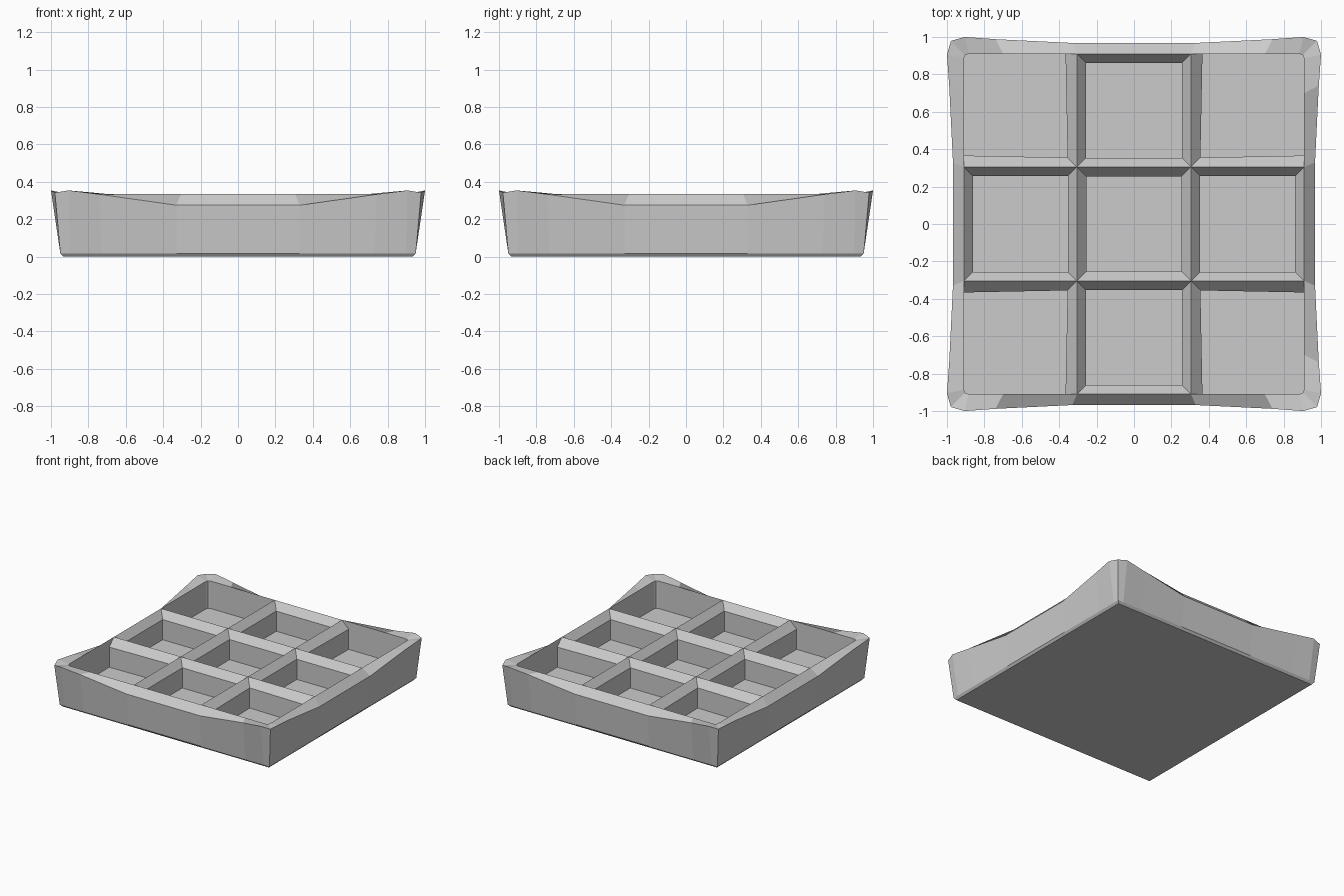
import bpy, bmesh

if "Cube" in bpy.data.objects:
    bpy.data.objects.remove(bpy.data.objects["Cube"])

R, W = 0.305, 0.91             # divider ridge line, inner wall line
RIDGE, EDGE, FLOOR = 0.335, 0.275, 0.11
bm = bmesh.new()


def turn(p, k):
    x, y, z = p
    for _ in range(k):
        x, y = -y, x
    return (x, y, z)


def face(points):
    bm.faces.new([bm.verts.new(p) for p in points])


def strip(a, b):
    for i in range(len(a)):
        j = (i + 1) % len(a)
        face([a[i], a[j], b[j], b[i]])


def ring(half_side, corner):
    """Closed ring from half of one side, mirrored and turned four times."""
    side = [(-x, y, z) for x, y, z in reversed(half_side)] + half_side + [corner]
    return [turn(p, k) for k in range(4) for p in side]


# Outer shell: chamfered base, flared walls, rim rising to clipped corners
base = ring([(x, -0.935, 0) for x in (0.33, 0.72, 0.89)], (0.935, -0.935, 0))
foot = ring([(x, -0.95, 0.018) for x in (0.33, 0.73, 0.90)], (0.95, -0.95, 0.018))
rim = ring([(0.33, -0.968, 0.275), (0.74, -0.988, 0.333), (0.905, -1.0, 0.354)],
           (0.979, -0.979, 0.342))
lip = ring([(R, -W, RIDGE), (0.7, -W, RIDGE), (0.885, -W, RIDGE)], (0.903, -0.903, RIDGE))
face(base)
strip(base, foot)
strip(foot, rim)
strip(rim, lip)


# Cells: sloped ridge sides, then straight walls and a flat floor
def cell(top, low, k=0):
    t = [turn((x, y, RIDGE), k) for x, y in top]
    m = [turn((x, y, EDGE), k) for x, y in low]
    f = [turn((x, y, FLOOR), k) for x, y in low]
    strip(t, m)
    strip(m, f)
    face(f)


def rect(x0, x1, y0, y1, d=0.0):
    return [(x0 + d, y0 + d), (x1 - d, y0 + d), (x1 - d, y1 - d), (x0 + d, y1 - d)]


cell(rect(-R, R, -R, R), rect(-R, R, -R, R, 0.05))
outer = [(W, 0.7), (W, 0.885), (0.903, 0.903), (0.885, W), (0.7, W)]
for k in range(4):
    cell(rect(R, W, -R, R), rect(R, W, -R, R, 0.048), k)
    cell([(R, R), (W, R)] + outer + [(R, W)],
         [(0.355, 0.355), (W, 0.366)] + outer + [(0.366, W)], k)

bmesh.ops.remove_doubles(bm, verts=bm.verts, dist=0.0005)
bmesh.ops.recalc_face_normals(bm, faces=bm.faces)
mesh = bpy.data.meshes.new("compartment_tray")
bm.to_mesh(mesh)
bm.free()
tray = bpy.data.objects.new("compartment_tray", mesh)
bpy.context.collection.objects.link(tray)
